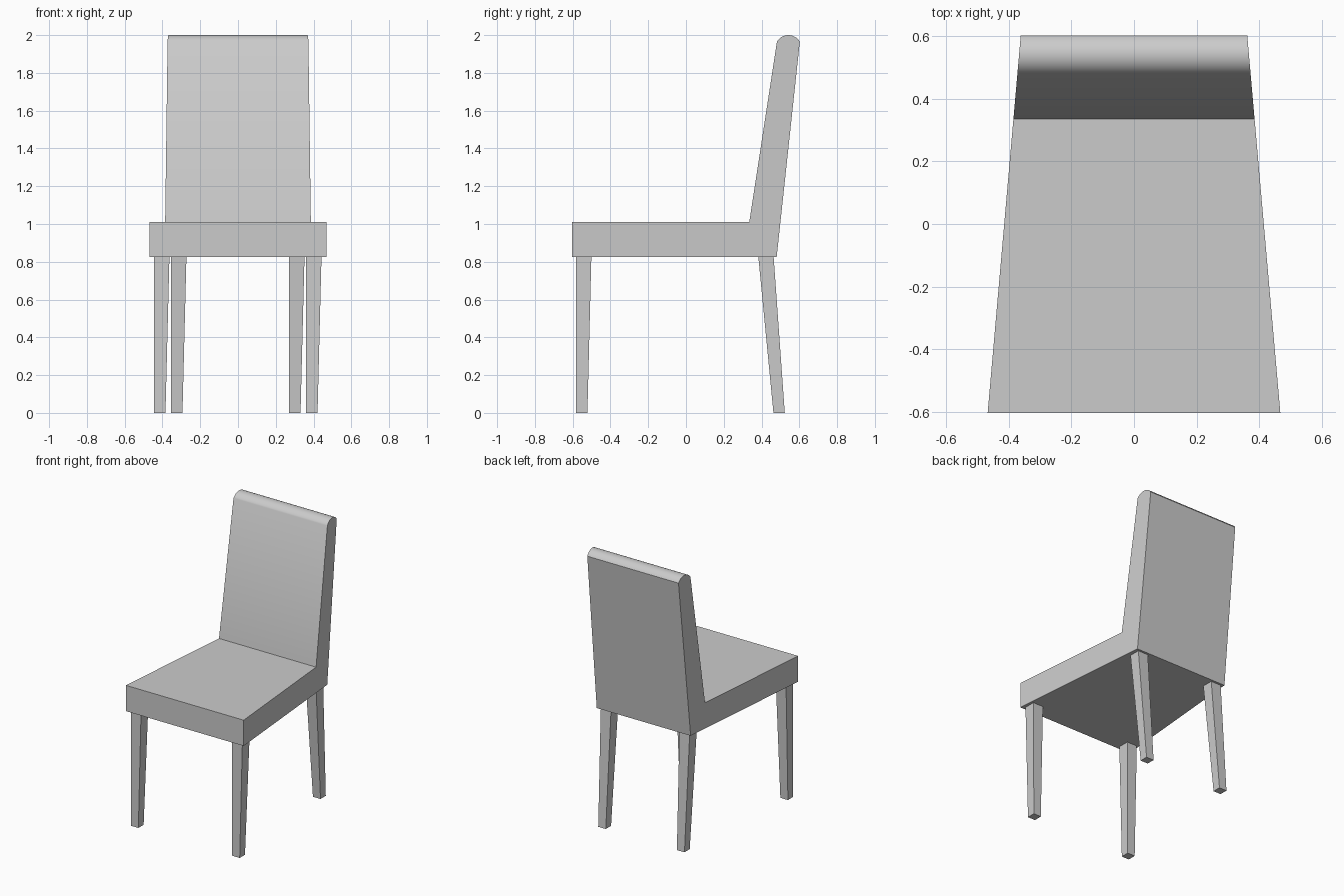
import bpy
import bmesh
import math

if "Cube" in bpy.data.objects:
    bpy.data.objects.remove(bpy.data.objects["Cube"], do_unlink=True)

GREY = (0.6, 0.6, 0.6, 1)
grey = bpy.data.materials.new("plain grey")
grey.use_nodes = True
grey.diffuse_color = GREY
grey.node_tree.nodes["Principled BSDF"].inputs["Base Color"].default_value = GREY


def loft(name, loop_a, loop_b):
    """Solid made by joining two matching outlines."""
    bm = bmesh.new()
    a = [bm.verts.new(p) for p in loop_a]
    b = [bm.verts.new(p) for p in loop_b]
    bm.faces.new(a)
    bm.faces.new(b[::-1])
    n = len(a)
    for i in range(n):
        j = (i + 1) % n
        bm.faces.new((a[j], a[i], b[i], b[j]))
    bmesh.ops.recalc_face_normals(bm, faces=bm.faces)
    mesh = bpy.data.meshes.new(name)
    bm.to_mesh(mesh)
    bm.free()
    mesh.materials.append(grey)
    obj = bpy.data.objects.new(name, mesh)
    bpy.context.collection.objects.link(obj)
    return obj


# Seat and backrest: one side profile with a rounded top, narrowing to the back
def half_width(y):
    return 0.415 - 0.0877 * y


RADIUS, STEPS = 0.07, 16
SPREAD = math.radians(60)
profile = [(0.48, 0.825), (-0.604, 0.825), (-0.604, 1.01), (0.335, 1.01)]
for i in range(STEPS + 1):
    t = SPREAD * (2 * i / STEPS - 1)
    profile.append((0.542 + RADIUS * math.sin(t), 2 - RADIUS + RADIUS * math.cos(t)))

body = loft("seat_and_backrest",
            [(half_width(y), y, z) for y, z in profile],
            [(-half_width(y), y, z) for y, z in profile])
bpy.context.view_layer.objects.active = body
body.select_set(True)
bpy.ops.object.shade_smooth_by_angle(angle=math.radians(30))


# Legs: square, tapering downwards, with the right-hand side upright
def square(x, y, size, z):
    return [(x, y, z), (x + size, y, z), (x + size, y + size, z), (x, y + size, z)]


TOP, FOOT = 0.081, 0.06
for name, x, y_top, y_foot in (
        ("front_right_leg", -0.444, -0.582, -0.582),
        ("front_left_leg", 0.361, -0.582, -0.582),
        ("back_right_leg", -0.354, 0.383, 0.463),
        ("back_left_leg", 0.271, 0.383, 0.463)):
    loft(name, square(x, y_foot, FOOT, 0), square(x, y_top, TOP, 0.826))
